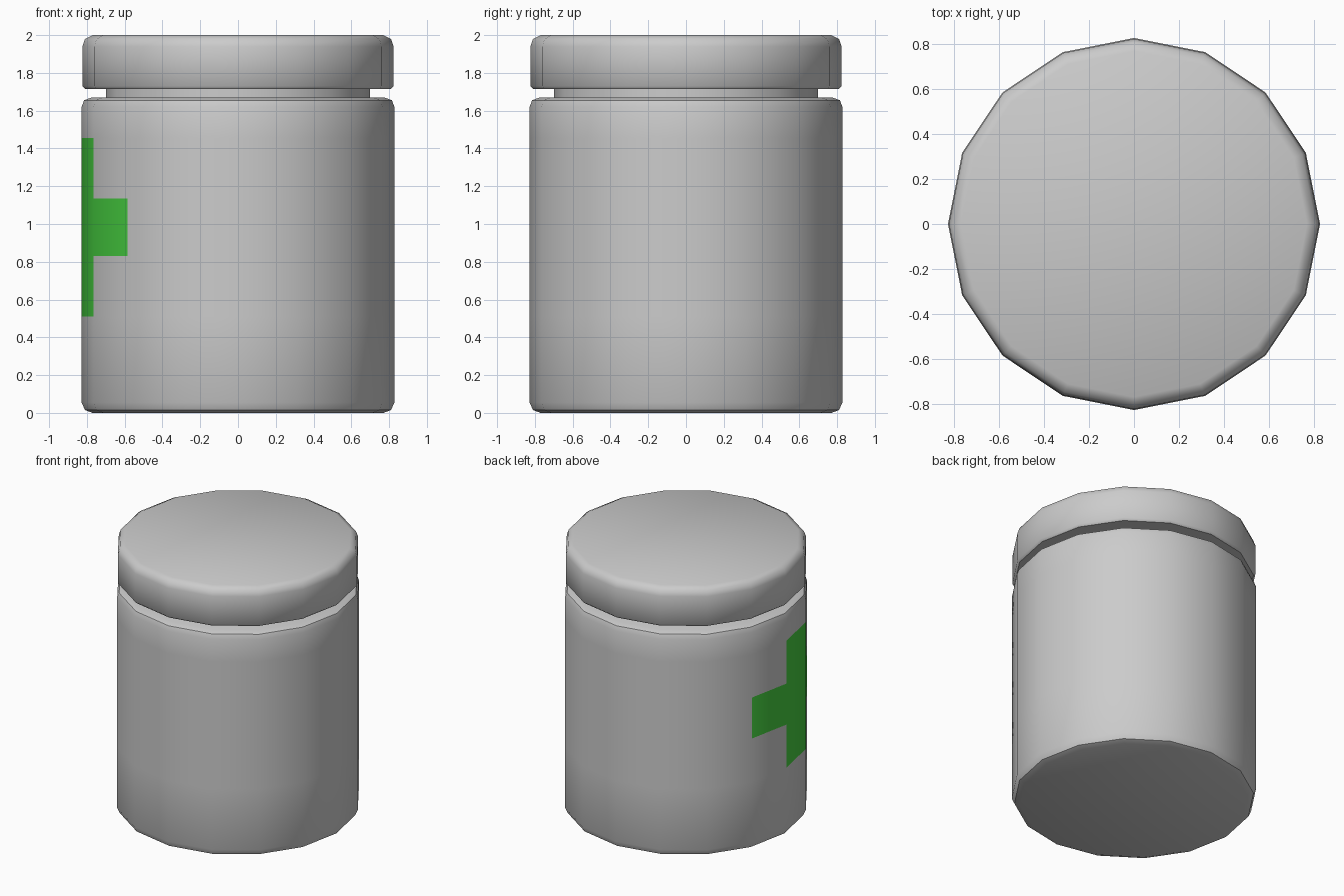
import bpy, bmesh
from math import cos, sin, pi

if "Cube" in bpy.data.objects:
    bpy.data.objects.remove(bpy.data.objects["Cube"])

SIDES = 16


def lathe(name, profile):
    """Spin (radius, z) points, bottom to top, into a closed 16-sided solid."""
    bm = bmesh.new()
    rings = [[bm.verts.new((r * cos(2 * pi * i / SIDES), r * sin(2 * pi * i / SIDES), z))
              for i in range(SIDES)] for r, z in profile]
    for low, high in zip(rings, rings[1:]):
        for i in range(SIDES):
            j = (i + 1) % SIDES
            bm.faces.new((low[i], low[j], high[j], high[i]))
    bm.faces.new(rings[0][::-1])
    bm.faces.new(rings[-1])
    mesh = bpy.data.meshes.new(name)
    bm.to_mesh(mesh)
    bm.free()
    obj = bpy.data.objects.new(name, mesh)
    bpy.context.collection.objects.link(obj)
    bpy.ops.object.select_all(action='DESELECT')
    obj.select_set(True)
    bpy.context.view_layer.objects.active = obj
    bpy.ops.object.shade_smooth_by_angle(angle=pi / 4)
    return obj


# Jar body, with extra rings where the cross bars start and end
cross_z = [0.51, 0.83, 1.135, 1.455]
body = lathe("jar_body",
             [(0.77, 0.0), (0.81, 0.015), (0.828, 0.055)]
             + [(0.828, z) for z in cross_z]
             + [(0.828, 1.62), (0.815, 1.655), (0.775, 1.67)])

# Neck between body and lid
lathe("jar_neck", [(0.70, 1.65), (0.70, 1.74)])

# Lid
lathe("jar_lid", [(0.81, 1.715), (0.824, 1.73), (0.824, 1.94),
                  (0.81, 1.98), (0.77, 2.0)])

# Green cross painted on the left side of the body
grey = bpy.data.materials.new("jar_grey")
grey.diffuse_color = (0.8, 0.8, 0.8, 1)
grey.use_nodes = True
grey.node_tree.nodes["Principled BSDF"].inputs["Base Color"].default_value = grey.diffuse_color
green = bpy.data.materials.new("cross_green")
green.diffuse_color = (0.06, 0.6, 0.05, 1)
green.use_nodes = True
green.node_tree.nodes["Principled BSDF"].inputs["Base Color"].default_value = green.diffuse_color
body.data.materials.append(grey)
body.data.materials.append(green)
for row, columns in ((3, [8]), (4, [7, 8, 9]), (5, [8])):
    for column in columns:
        body.data.polygons[row * SIDES + column].material_index = 1
